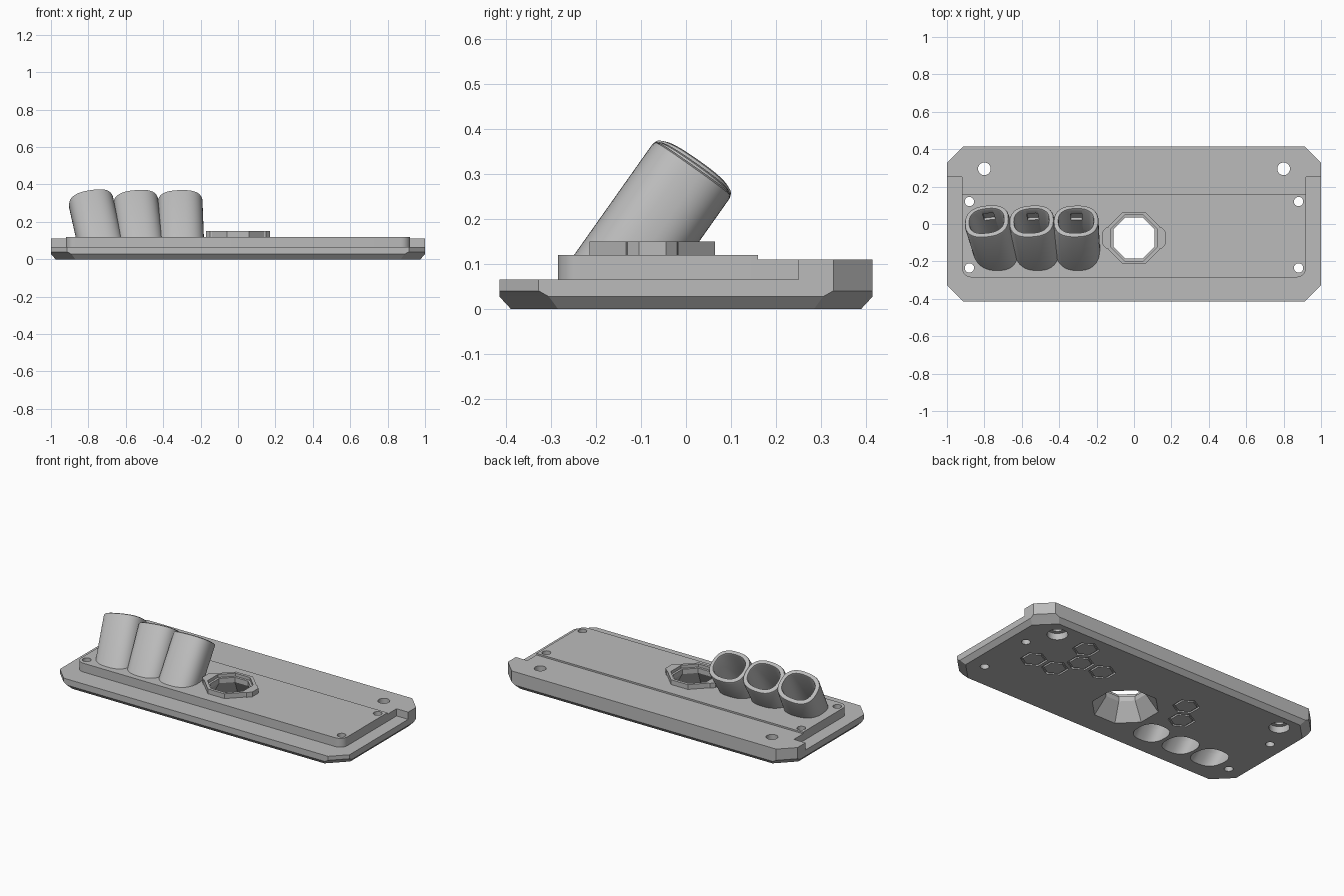
import bpy, bmesh, math
from mathutils import Vector

scene_cube = bpy.data.objects.get("Cube")
if scene_cube:
    bpy.data.objects.remove(scene_cube, do_unlink=True)

grey = bpy.data.materials.new("plain_grey")
grey.use_nodes = True
grey.diffuse_color = (0.5, 0.5, 0.5, 1)
grey.node_tree.nodes["Principled BSDF"].inputs["Base Color"].default_value = (0.5, 0.5, 0.5, 1)


def loft(name, loops):
    """Skin a stack of equal-length loops and cap both ends."""
    bm = bmesh.new()
    rings = [[bm.verts.new(p) for p in loop] for loop in loops]
    n = len(rings[0])
    for a, b in zip(rings, rings[1:]):
        for i in range(n):
            j = (i + 1) % n
            bm.faces.new((a[i], a[j], b[j], b[i]))
    bm.faces.new(rings[0][::-1])
    bm.faces.new(rings[-1])
    bmesh.ops.recalc_face_normals(bm, faces=bm.faces)
    mesh = bpy.data.meshes.new(name)
    bm.to_mesh(mesh)
    bm.free()
    mesh.materials.append(grey)
    obj = bpy.data.objects.new(name, mesh)
    bpy.context.collection.objects.link(obj)
    return obj


def at(outline, z):
    return [Vector((x, y, z)) for x, y in outline]


def prism(name, outline, z0, z1):
    return loft(name, [at(outline, z0), at(outline, z1)])


def ngon(cx, cy, r, n, turn=0.0):
    return [(cx + r * math.cos(turn + math.tau * i / n),
             cy + r * math.sin(turn + math.tau * i / n)) for i in range(n)]


def cut_rect(hx, hy, c):
    """Rectangle with cut corners."""
    return [(hx, c - hy), (hx, hy - c), (hx - c, hy), (c - hx, hy),
            (-hx, hy - c), (-hx, c - hy), (c - hx, -hy), (hx - c, -hy)]


def octagon(apothem, z):
    r = apothem / math.cos(math.pi / 8)
    return at(ngon(0, -0.075, r, 8, math.pi / 8), z)


def boolean(obj, other, operation):
    mod = obj.modifiers.new("boolean", "BOOLEAN")
    mod.operation, mod.solver, mod.object = operation, "EXACT", other
    bpy.context.view_layer.objects.active = obj
    bpy.ops.object.modifier_apply(modifier=mod.name)


# Base plate with a chamfered underside
base = loft("base_plate", [at(cut_rect(0.975, 0.39, 0.105), 0),
                           at(cut_rect(1, 0.415, 0.11), 0.027),
                           at(cut_rect(1, 0.415, 0.087), 0.04),
                           at(cut_rect(1, 0.415, 0.087), 0.065)])

# Back rail, wider behind the panel
half = [(0.92, 0.16), (0.92, 0.25), (1, 0.25), (1, 0.328), (0.913, 0.415)]
rail = prism("back_rail", half + [(-x, y) for x, y in reversed(half)], 0.065, 0.11)

# Raised panel with rounded front corners
arc = [(0.87 + 0.05 * math.sin(a), -0.235 - 0.05 * math.cos(a))
       for a in [math.pi / 2 * i / 8 for i in range(9)]]
panel = prism("raised_panel", arc + [(0.92, 0.16), (-0.92, 0.16)]
              + [(-x, y) for x, y in reversed(arc)], 0.065, 0.12)

# Collar around the central opening, with a lug on each side
collar = loft("opening_collar", [octagon(0.14, 0.115), octagon(0.14, 0.15)])
for side in (-1, 1):
    lug = [(side * x, y) for x, y in
           [(0.1, -0.14), (0.15, -0.13), (0.172, -0.105),
            (0.172, -0.045), (0.15, -0.02), (0.1, -0.01)]]
    lug_part = prism("collar_lug", lug, 0.115, 0.15)
    boolean(collar, lug_part, "UNION")
    bpy.data.objects.remove(lug_part, do_unlink=True)


# Leaning tubes with a rounded-box section
def tube_frame(foot_x, top_x):
    top = Vector((top_x, 0.017, 0.314))
    axis = (top - Vector((foot_x, -0.205, 0))).normalized()
    side = (Vector((1, 0, 0)) - axis * axis.x).normalized()
    return top, axis, side, axis.cross(side)


def section(frame, hw, hd, along):
    top, axis, side, depth = frame
    pts = []
    for i in range(48):
        c, s = math.cos(math.tau * i / 48), math.sin(math.tau * i / 48)
        u = math.copysign(abs(c) ** 0.8, c) * hw
        v = math.copysign(abs(s) ** 0.8, s) * hd
        pts.append(top + axis * along + side * u + depth * v)
    return pts


def leaning(name, frame, steps, foot_z):
    """Loft sections along the axis, cut level at the foot."""
    loops = [section(frame, *s) for s in steps]
    axis = frame[1]
    foot = [p + axis * ((foot_z - p.z) / axis.z) for p in section(frame, *steps[0])]
    return loft(name, [foot] + loops)


frames = [tube_frame(-0.717, -0.788), tube_frame(-0.508, -0.548), tube_frame(-0.298, -0.31)]
tubes, cutters = [], []
for name, frame in zip(("outer_tube", "middle_tube", "inner_tube"), frames):
    tubes.append(leaning(name, frame, [(0.12, 0.105, -0.012), (0.117, 0.102, -0.004),
                                       (0.109, 0.094, 0)], 0.07))
    cutters.append(leaning("bore_cutter", frame, [(0.092, 0.077, -0.009),
                                                  (0.096, 0.081, 0.001),
                                                  (0.096, 0.081, 0.05)], -0.02))
    # Small blind notch in the back wall of the bore
    top, axis, side, depth = frame
    loops = [[top + axis * a + side * u + depth * d
              for a, u in ((-0.1, -0.03), (-0.1, 0.03), (-0.04, 0.03), (-0.04, -0.03))]
             for d in (0.05, 0.092)]
    cutters.append(loft("notch_cutter", loops))

# Central funnel and collar bore
cutters.append(loft("funnel_cutter", [octagon(0.18, -0.005), octagon(0.11, 0.1),
                                      octagon(0.11, 0.13), octagon(0.122, 0.131),
                                      octagon(0.122, 0.2)]))

# Screw holes, the back pair counterbored from below
for side in (-1, 1):
    for x, y, r in ((0.8, 0.295, 0.034), (0.88, 0.12, 0.025), (0.88, -0.235, 0.025)):
        cutters.append(prism("hole_cutter", ngon(side * x, y, r, 32), -0.02, 0.2))
    cutters.append(prism("counterbore_cutter", ngon(side * 0.8, 0.295, 0.058, 32), -0.02, 0.04))

# Hexagonal grooves under the plate
for x, y in ((0.573, 0.27), (0.723, 0), (0.57, 0), (0.497, 0.133),
             (0.343, 0.135), (-0.256, 0.143), (-0.335, 0.01)):
    groove = prism("groove_cutter", ngon(x, y, 0.076, 6, math.pi / 6), -0.01, 0.01)
    core = prism("groove_core", ngon(x, y, 0.062, 6, math.pi / 6), -0.02, 0.02)
    boolean(groove, core, "DIFFERENCE")
    bpy.data.objects.remove(core, do_unlink=True)
    cutters.append(groove)

# Cut every part, then shade
parts = [base, rail, panel, collar] + tubes


def bounds(obj):
    cs = [Vector(c) for c in obj.bound_box]
    return [(min(c[k] for c in cs), max(c[k] for c in cs)) for k in range(3)]


bpy.context.view_layer.update()
for part in parts:
    box = bounds(part)
    for cutter in cutters:
        if all(a[0] < b[1] and b[0] < a[1] for a, b in zip(box, bounds(cutter))):
            boolean(part, cutter, "DIFFERENCE")
for cutter in cutters:
    bpy.data.objects.remove(cutter, do_unlink=True)

bpy.ops.object.select_all(action="DESELECT")
for part in parts:
    part.select_set(True)
bpy.context.view_layer.objects.active = base
bpy.ops.object.shade_smooth_by_angle(angle=math.radians(30))
